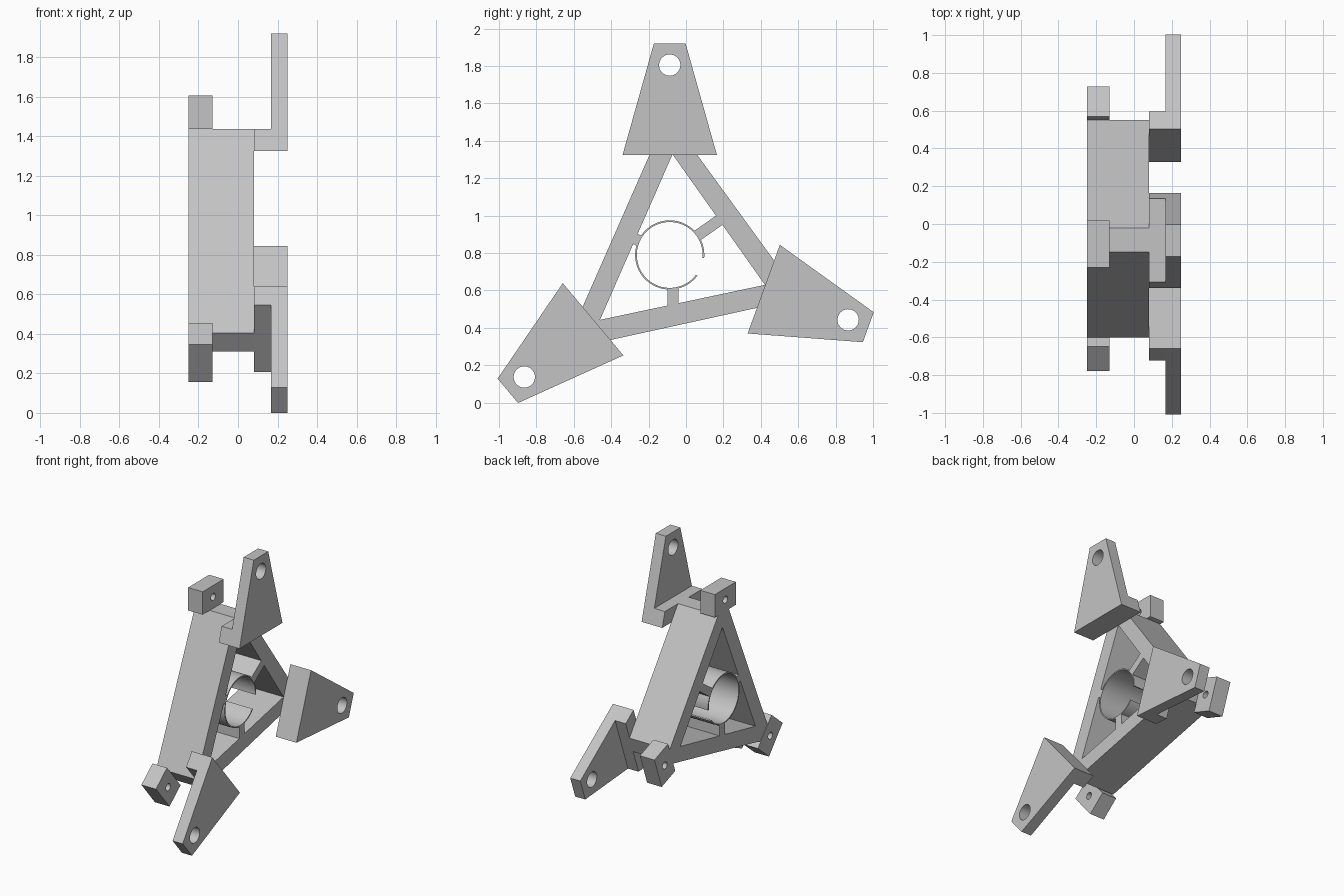
import bpy, bmesh
from math import sin, cos, radians
from mathutils import Matrix, Vector

cube = bpy.data.objects.get("Cube")
if cube:
    bpy.data.objects.remove(cube, do_unlink=True)

mat = bpy.data.materials.new("plain grey")
mat.use_nodes = True
GREY = (0.55, 0.55, 0.55, 1)
mat.diffuse_color = GREY
mat.node_tree.nodes["Principled BSDF"].inputs["Base Color"].default_value = GREY

CENTRE = Vector((-0.087, 0.79))      # ring axis, as (y, z)
BACK, FACE = -0.25, 0.08             # x extent of the frame
ARMS = {"top": 0, "rear": -110, "front": 130}


def place(points, angle=0):
    """Turn (tangent, radius) points about the ring axis into (y, z)."""
    turn = Matrix.Rotation(radians(angle), 2)
    return [CENTRE + turn @ Vector(p) for p in points]


def arc(radius, start, end, n, mid=(0, 0)):
    return [(mid[0] + radius * cos(radians(start + (end - start) * i / n)),
             mid[1] + radius * sin(radians(start + (end - start) * i / n)))
            for i in range(n + 1)]


def circle(radius, mid, n=32):
    return arc(radius, 0, 360, n, mid)[:-1]


def slab(name, loops, x0, x1):
    """Extrude an outline with holes along x."""
    curve = bpy.data.curves.new(name, 'CURVE')
    curve.dimensions, curve.fill_mode = '2D', 'BOTH'
    curve.extrude = (x1 - x0) / 2
    for loop in loops:
        spline = curve.splines.new('POLY')
        spline.points.add(len(loop) - 1)
        for point, p in zip(spline.points, loop):
            point.co = (p[0], p[1], 0, 1)
        spline.use_cyclic_u = True
    ob = bpy.data.objects.new(name, curve)
    bpy.context.collection.objects.link(ob)
    bpy.ops.object.select_all(action='DESELECT')
    ob.select_set(True)
    bpy.context.view_layer.objects.active = ob
    bpy.ops.object.convert(target='MESH')
    ob = bpy.context.view_layer.objects.active
    mesh = ob.data
    bm = bmesh.new()
    bm.from_mesh(mesh)
    for v in bm.verts:
        y, z, x = v.co
        v.co = (x + (x0 + x1) / 2, y, z)
    bmesh.ops.remove_doubles(bm, verts=bm.verts, dist=0.0001)
    bmesh.ops.recalc_face_normals(bm, faces=bm.faces)
    bm.to_mesh(mesh)
    bm.free()
    mesh.materials.clear()
    mesh.materials.append(mat)
    bpy.ops.object.shade_smooth_by_angle(angle=radians(30))
    return ob


# Triangular frame with blunt corners and an open middle
outer = [(-0.147, 1.435), (-0.02, 1.435), (0.55, 0.652),
         (0.507, 0.535), (-0.52, 0.31), (-0.60, 0.405)]
inner = [(-0.072, 1.328), (0.422, 0.63), (-0.46, 0.443)]
slab("triangle_frame", [outer, inner], BACK, FACE)

# Thin split ring in the middle
ring = arc(0.185, -5, 323, 72) + arc(0.176, 323, -5, 72)
slab("split_ring", [place(ring)], BACK, FACE)

# Struts from the ring to the three bars: direction, reach, sideways shift
for name, angle, reach, shift in (("lower", 180, 0.275, -0.018),
                                  ("rear", -55, 0.33, 0),
                                  ("front", 65, 0.208, 0)):
    w = 0.03
    strut = [(shift - w, 0.178), (shift + w, 0.178),
             (shift + w, reach), (shift - w, reach)]
    slab(name + "_strut", [place(strut, angle)], BACK, FACE)

# Tapered mounting plate, its thick foot and a drilled block at each corner
for name, angle in ARMS.items():
    plate = [(-0.252, 0.535), (0.252, 0.535), (0.085, 1.13), (-0.085, 1.13)]
    hole = circle(0.057, (0, 1.015))
    slab(name + "_plate", [place(plate, angle), place(hole, angle)], 0.167, 0.25)

    foot = [(-0.252, 0.535), (0.252, 0.535), (0.221, 0.645), (-0.221, 0.645)]
    slab(name + "_plate_foot", [place(foot, angle)], FACE, 0.167)

    block = [(-0.143, 0.645), (0.105, 0.645), (0.105, 0.815), (-0.143, 0.815)]
    bore = circle(0.026, (-0.019, 0.73), 24)
    slab(name + "_block", [place(block, angle), place(bore, angle)], BACK, -0.13)
